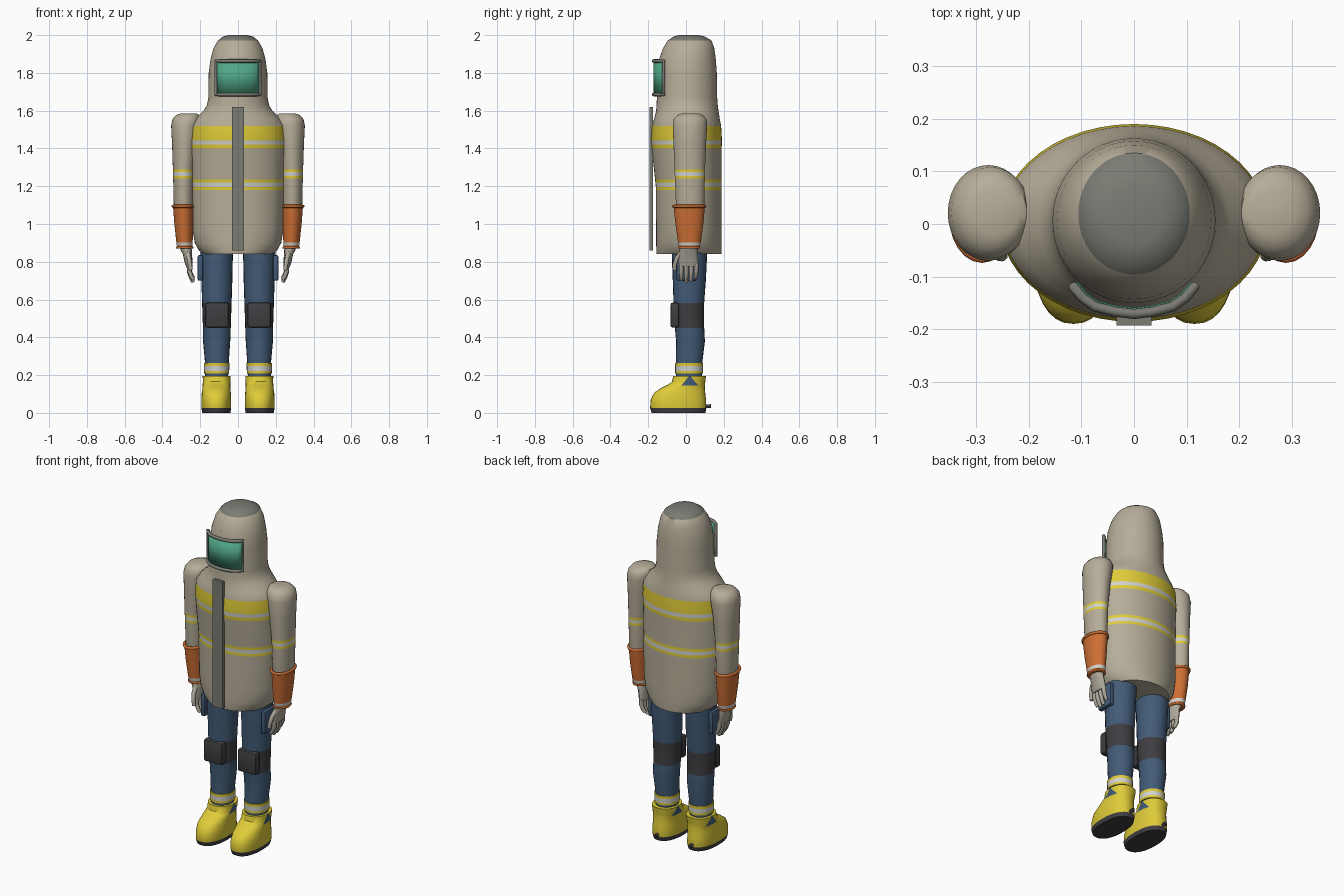
import bpy, bmesh, math
from mathutils import Vector

cube = bpy.data.objects.get("Cube")
if cube:
    bpy.data.objects.remove(cube, do_unlink=True)


def material(name, r, g, b):
    m = bpy.data.materials.new(name)
    m.use_nodes = True
    m.diffuse_color = (r, g, b, 1)
    bsdf = m.node_tree.nodes["Principled BSDF"]
    bsdf.inputs["Base Color"].default_value = (r, g, b, 1)
    bsdf.inputs["Roughness"].default_value = 0.7
    return m


BEIGE = material("beige cloth", .47, .42, .32)
YELLOW = material("yellow", .74, .60, .04)
SILVER = material("silver tape", .64, .64, .61)
BLUE = material("blue denim", .055, .105, .185)
CHARCOAL = material("charcoal rubber", .05, .047, .053)
ORANGE = material("orange cuff", .62, .16, .035)
GREY = material("grey metal", .2, .2, .175)
GREEN = material("green glass", .08, .38, .24)
GLOVE = material("pale glove", .42, .39, .32)


def finish(obj, angle=40):
    bpy.ops.object.select_all(action='DESELECT')
    obj.select_set(True)
    bpy.context.view_layer.objects.active = obj
    bpy.ops.object.shade_smooth_by_angle(angle=math.radians(angle))


def to_object(name, bm, mats):
    bmesh.ops.recalc_face_normals(bm, faces=bm.faces[:])
    mesh = bpy.data.meshes.new(name)
    bm.to_mesh(mesh)
    bm.free()
    for m in mats:
        mesh.materials.append(m)
    obj = bpy.data.objects.new(name, mesh)
    bpy.context.collection.objects.link(obj)
    return obj


def cut(bm, co, no):
    geom = bm.verts[:] + bm.edges[:] + bm.faces[:]
    bmesh.ops.bisect_plane(bm, geom=geom, dist=1e-5, plane_co=co, plane_no=no)


def loft(name, rings, base, bands=(), sides=32, power=2, patch=None):
    """Rings are (z, centre x, half width, front y, back y); bands are (low, high, material)."""
    bm = bmesh.new()
    loops = []
    for z, cx, rx, y0, y1 in rings:
        loop = []
        for i in range(sides):
            a = 2 * math.pi * i / sides
            c, s = math.cos(a), math.sin(a)
            c = math.copysign(abs(c) ** (2 / power), c)
            s = math.copysign(abs(s) ** (2 / power), s)
            loop.append(bm.verts.new((cx + rx * c, (y0 + y1) / 2 + (y1 - y0) / 2 * s, z)))
        loops.append(loop)
    for a, b in zip(loops, loops[1:]):
        for i in range(sides):
            j = (i + 1) % sides
            bm.faces.new((a[i], a[j], b[j], b[i]))
    bm.faces.new(loops[0])
    bm.faces.new(loops[-1])
    # Cut colour bands along level planes
    mats = [base]
    for low, high, m in bands:
        for z in (low, high):
            cut(bm, (0, 0, z), (0, 0, 1))
        if m not in mats:
            mats.append(m)
    for f in bm.faces:
        z = f.calc_center_median().z
        for low, high, m in bands:
            if low < z < high:
                f.material_index = mats.index(m)
    if patch:
        patch(bm, mats)
    obj = to_object(name, bm, mats)
    finish(obj)
    return obj


def tube(name, points, radius, mat, cyclic=False, tip=1):
    curve = bpy.data.curves.new(name, 'CURVE')
    curve.dimensions = '3D'
    curve.bevel_depth = radius
    curve.bevel_resolution = 2
    curve.use_fill_caps = True
    spline = curve.splines.new('POLY')
    spline.points.add(len(points) - 1)
    for i, p in enumerate(points):
        spline.points[i].co = (*p, 1)
        spline.points[i].radius = 1 + (tip - 1) * i / (len(points) - 1)
    spline.use_cyclic_u = cyclic
    curve.materials.append(mat)
    obj = bpy.data.objects.new(name, curve)
    bpy.context.collection.objects.link(obj)
    bpy.ops.object.select_all(action='DESELECT')
    obj.select_set(True)
    bpy.context.view_layer.objects.active = obj
    bpy.ops.object.convert(target='MESH')
    finish(bpy.context.object, 60)


def box(name, low, high, mat, bevel=0.0):
    bm = bmesh.new()
    bmesh.ops.create_cube(bm, size=1)
    low, high = Vector(low), Vector(high)
    for v in bm.verts:
        v.co = (low + high) / 2 + v.co * (high - low)
    if bevel:
        bmesh.ops.bevel(bm, geom=bm.edges[:], offset=bevel, segments=2, affect='EDGES', profile=.5)
    finish(to_object(name, bm, [mat]), 35)


def oval(cx, cy, z, rx, ry, n=24):
    return [(cx + rx * math.cos(t * 2 * math.pi / n), cy + ry * math.sin(t * 2 * math.pi / n), z)
            for t in range(n)]


def tape(low, high, trim):
    return [(low, low + trim, YELLOW), (low + trim, high - trim, SILVER), (high - trim, high, YELLOW)]


# Jacket with hood
loft("jacket_and_hood", [
    (.84, 0, .185, -.155, .188), (.86, 0, .207, -.157, .189), (.90, 0, .229, -.158, .189),
    (.97, 0, .24, -.158, .189), (1.2, 0, .243, -.16, .188), (1.35, 0, .25, -.176, .188),
    (1.45, 0, .254, -.186, .19), (1.52, 0, .25, -.18, .186), (1.56, 0, .222, -.168, .178),
    (1.6, 0, .182, -.158, .172), (1.63, 0, .164, -.156, .168), (1.67, 0, .157, -.154, .165),
    (1.8, 0, .155, -.15, .163), (1.87, 0, .146, -.143, .158), (1.93, 0, .13, -.122, .15),
    (1.972, 0, .106, -.096, .135), (1.992, 0, .08, -.066, .1), (2, 0, .05, -.04, .07)],
    BEIGE, tape(1.18, 1.235, .016) + [(1.4, 1.42, YELLOW), (1.42, 1.443, SILVER),
                                      (1.443, 1.518, YELLOW), (1.972, 2.01, GREY)], 48)

# Front closure
box("zip_strip", (-.033, -.193, .86), (.033, -.174, 1.62), GREY)

# Visor glass and its frame
arc = [(-.116, -.118), (-.098, -.14), (-.074, -.157), (-.035, -.167), (0, -.171),
       (.035, -.167), (.074, -.157), (.098, -.14), (.116, -.118)]
bm = bmesh.new()
front = [[bm.verts.new((x, y, z)) for x, y in arc] for z in (1.69, 1.86)]
for i in range(len(arc) - 1):
    bm.faces.new((front[0][i], front[0][i + 1], front[1][i + 1], front[1][i]))
glass = to_object("visor_glass", bm, [GREEN])
thick = glass.modifiers.new("thickness", 'SOLIDIFY')
thick.thickness = .012
finish(glass)
tube("visor_frame", [(x, y, 1.685) for x, y in arc] + [(x, y, 1.863) for x, y in reversed(arc)],
     .0095, GREY, cyclic=True)


def ankle_notch(bm, mats):
    # Blue triangular gusset on both sides of a boot
    apex = Vector((0, .02, .198))
    normals = [Vector((0, s * .053, .045)) for s in (1, -1)]
    cut(bm, (0, 0, .145), (0, 0, 1))
    for n in normals:
        cut(bm, apex, n)
    mats.append(BLUE)
    for f in bm.faces:
        c = f.calc_center_median()
        if c.z > .145 and all((c - apex).dot(n) < 0 for n in normals):
            f.material_index = len(mats) - 1


for s, side in ((1, "left"), (-1, "right")):
    # Sleeve
    loft(side + "_sleeve", [
        (1.0, s * .287, .045, -.04, .085), (1.1, s * .288, .052, -.053, .097),
        (1.27, s * .288, .056, -.06, .1), (1.42, s * .283, .066, -.066, .106),
        (1.52, s * .277, .077, -.07, .112), (1.555, s * .272, .075, -.065, .108),
        (1.577, s * .266, .062, -.045, .09), (1.586, s * .26, .04, -.02, .065)],
        BEIGE, tape(1.24, 1.288, .014))
    # Orange cuff with rolled rims
    loft(side + "_cuff", [
        (.87, s * .282, .04, -.035, .07), (.9, s * .283, .043, -.042, .078),
        (1.0, s * .287, .05, -.056, .092), (1.095, s * .289, .055, -.066, .1)],
        ORANGE, [(.885, .903, SILVER)])
    tube(side + "_cuff_rim", oval(s * .289, .017, 1.094, .055, .083), .008, ORANGE, True)
    tube(side + "_cuff_band", oval(s * .282, .017, .875, .041, .053), .006, ORANGE, True)

    # Glove with fingers
    loft(side + "_palm", [
        (.775, s * .258, .017, -.035, .062), (.80, s * .262, .022, -.04, .066),
        (.84, s * .268, .024, -.037, .062), (.862, s * .274, .03, -.034, .06),
        (.89, s * .28, .03, -.03, .06)], GLOVE, sides=16)
    for i, length in enumerate((.085, .098, .094, .075)):
        y = -.025 + i * .026
        tube(f"{side}_finger_{i + 1}", [
            (s * .259, y, .79), (s * .258, y * 1.02, .79 - length * .45),
            (s * .247, y, .79 - length * .8), (s * .236, y * .95, .79 - length)],
            .0135, GLOVE, tip=.7)
    tube(side + "_thumb", [(s * .267, -.02, .85), (s * .26, -.048, .82),
                           (s * .254, -.06, .785), (s * .25, -.06, .755)], .014, GLOVE, tip=.75)

    # Trouser leg with knee band and ankle tape
    loft(side + "_trouser_leg", [
        (.16, s * .113, .058, -.05, .08), (.21, s * .113, .062, -.054, .086),
        (.28, s * .112, .064, -.054, .088), (.38, s * .113, .072, -.052, .1),
        (.46, s * .112, .074, -.06, .096), (.58, s * .112, .078, -.066, .096),
        (.7, s * .112, .082, -.07, .105), (.8, s * .113, .085, -.074, .11),
        (.9, s * .112, .088, -.076, .115)],
        BLUE, [(.45, .583, CHARCOAL)], 24)
    loft(side + "_ankle_tape", [
        (.208, s * .113, .066, -.057, .09), (.263, s * .113, .068, -.058, .091)],
        YELLOW, [(.222, .247, SILVER)], 24)
    box(side + "_knee_pad", (s * .112 - .062, -.082, .452), (s * .112 + .062, -.035, .584),
        CHARCOAL, .012)
    box(side + "_side_pocket", (s * .2 - .014, -.05, .7), (s * .2 + .014, .055, .835), BLUE, .008)

    # Boot with dark sole
    loft(side + "_boot", [
        (0, s * .115, .074, -.182, .102), (.026, s * .115, .079, -.19, .108),
        (.07, s * .115, .079, -.187, .106), (.105, s * .115, .077, -.17, .102),
        (.13, s * .114, .074, -.135, .1), (.15, s * .114, .073, -.095, .1),
        (.165, s * .113, .073, -.074, .102), (.195, s * .113, .074, -.068, .106)],
        YELLOW, [(-.01, .025, CHARCOAL)], 32, 2.3, ankle_notch)
    tube(side + "_heel_tab", [(s * .115, .095, .034), (s * .115, .132, .036)], .01, CHARCOAL)
